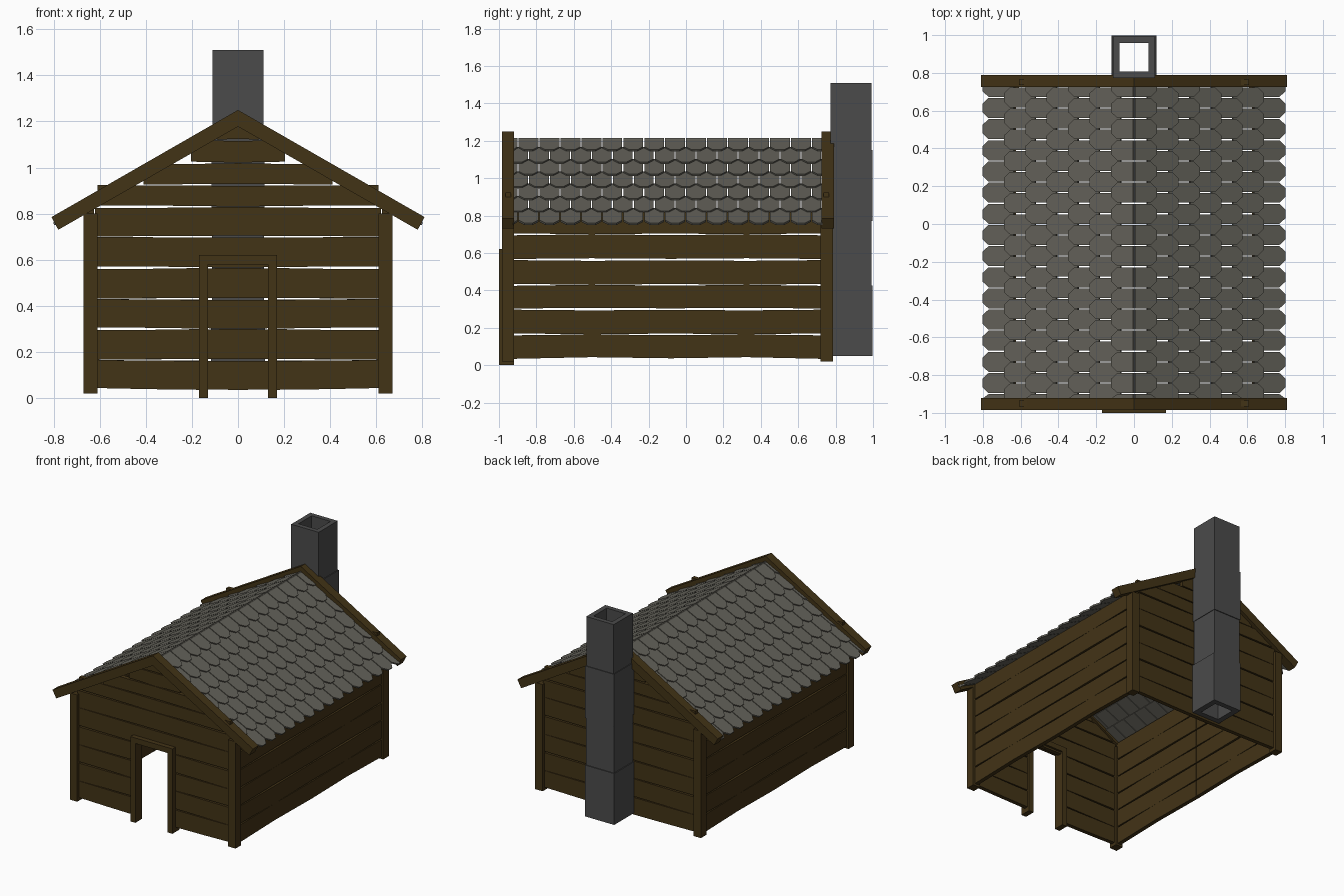
import bpy, bmesh, math
from mathutils import Vector

if "Cube" in bpy.data.objects:
    bpy.data.objects.remove(bpy.data.objects["Cube"])


def material(name, rgb):
    m = bpy.data.materials.new(name)
    m.diffuse_color = (*rgb, 1)
    m.use_nodes = True
    m.node_tree.nodes["Principled BSDF"].inputs["Base Color"].default_value = m.diffuse_color
    return m


WOOD = material("dark_wood", (0.055, 0.033, 0.008))
SLATE = material("roof_slate", (0.125, 0.12, 0.1))
STONE = material("chimney_stone", (0.07, 0.07, 0.07))


def finish(name, bm, mat, mirror=""):
    bmesh.ops.recalc_face_normals(bm, faces=bm.faces)
    me = bpy.data.meshes.new(name)
    bm.to_mesh(me)
    bm.free()
    me.materials.append(mat)
    ob = bpy.data.objects.new(name, me)
    bpy.context.collection.objects.link(ob)
    if mirror:
        md = ob.modifiers.new("mirror", 'MIRROR')
        md.use_axis = [a in mirror for a in "xyz"]
        md.use_mirror_merge = False
    return ob


def prism(bm, pts, w0, w1, place):
    """Extrude a 2D outline between depths w0 and w1; place maps (u, v, w) to 3D."""
    a = [bm.verts.new(place(u, v, w0)) for u, v in pts]
    b = [bm.verts.new(place(u, v, w1)) for u, v in pts]
    n = len(pts)
    bm.faces.new(a)
    bm.faces.new(b[::-1])
    for i in range(n):
        bm.faces.new((a[i], a[(i + 1) % n], b[(i + 1) % n], b[i]))


def along_y(u, v, w):
    return Vector((u, w, v))


def along_x(u, v, w):
    return Vector((w, u, v))


def rect(u0, u1, v0, v1):
    return [(u0, v0), (u1, v0), (u1, v1), (u0, v1)]


def plank(u0, u1, z0, z1, g0, g1):
    """Rough board outline; g0 and g1 trim its lower and upper edge at start, middle, end."""
    us = (u0, (u0 + u1) / 2, u1)
    return ([(u, z0 + g / 2) for u, g in zip(us, g0)] +
            [(u, z1 - g / 2) for u, g in reversed(list(zip(us, g1)))])


# plank courses
LEVELS = [0.038, 0.165, 0.30, 0.43, 0.565, 0.70, 0.83, 0.925, 1.02, 1.12, 1.19]
GABLE_HALF = {6: 0.61, 7: 0.41, 8: 0.205, 9: 0.09}


def gable_gap(i):
    if i == 0:
        return (0.01, 0, -0.006)
    return (0.001, 0.006, 0.009) if i % 2 else (0.011, 0.009, 0.002)


def side_gap(i):
    if i == 0:
        return (-0.008, 0.01, -0.002)
    if i == 6:
        return (0, 0, 0)
    return (0.011, 0.0, 0.009) if i % 2 else (0.006, 0.014, 0.008)


# front and back walls
for name, y0, y1, door in (("front_wall", -0.965, -0.935, True), ("back_wall", 0.735, 0.765, False)):
    bm = bmesh.new()
    for i in range(10):
        half = GABLE_HALF.get(i, 0.62)
        outline = plank(half, 0.001, LEVELS[i], LEVELS[i + 1], gable_gap(i), gable_gap(i + 1))
        if door and i < 4:
            outline = plank(half, 0.15, LEVELS[i], LEVELS[i + 1], gable_gap(i), gable_gap(i + 1))
        prism(bm, outline, y0, y1, along_y)
    finish(name, bm, WOOD, "x")

# side walls
bm = bmesh.new()
for i in range(6):
    for u0, u1 in ((-0.93, -0.081), (0.73, -0.079)):
        prism(bm, plank(u0, u1, LEVELS[i], LEVELS[i + 1], side_gap(i), side_gap(i + 1)),
              0.625, 0.655, along_x)
finish("side_walls", bm, WOOD, "x")

# corner posts
bm = bmesh.new()
for y0, y1 in ((-0.985, -0.92), (0.72, 0.785)):
    prism(bm, rect(0.61, 0.67, 0.02, 0.80), y0, y1, along_y)
finish("corner_posts", bm, WOOD, "x")

# door frame
bm = bmesh.new()
prism(bm, rect(0.13, 0.17, 0, 0.58), -1.0, -0.92, along_y)
prism(bm, rect(0, 0.17, 0.58, 0.62), -1.0, -0.92, along_y)
finish("door_frame", bm, WOOD, "x")

# gable trim boards
bm = bmesh.new()
for y0, y1 in ((-0.985, -0.92), (0.725, 0.79)):
    prism(bm, [(0, 1.25), (0.81, 0.785), (0.78, 0.73), (0, 1.178)], y0, y1, along_y)
finish("gable_trim", bm, WOOD, "x")

# roof shingles: pointed slates in staggered overlapping courses
ANGLE = math.atan(0.575)
DOWN = Vector((math.cos(ANGLE), 0, -math.sin(ANGLE)))
UP = Vector((math.sin(ANGLE), 0, math.cos(ANGLE)))
PITCH, WIDTH, LENGTH, THICK, TAPER = 0.131, 0.112, 0.182, 0.012, 0.036
Y0, Y1 = -0.925, 0.73
bm = bmesh.new()
for row in range(7):
    tip = 0.14 + row * PITCH
    top = max(tip - LENGTH, 0.0)

    def slope(u, v, w, tip=tip):
        lift = -0.024 + 0.012 * (v - tip + LENGTH) / LENGTH
        return Vector((0, u, 1.222)) + DOWN * v + UP * (lift + w)

    for k in range(-1, 16):
        c = -0.898 + WIDTH * (k + (0.5 if row % 2 == 0 else 0))
        h = WIDTH / 2 - 0.003
        outline = [(c - h, top), (c + h, top), (c + h, tip - TAPER), (c + 0.022, tip),
                   (c - 0.022, tip), (c - h, tip - TAPER)]
        outline = [(min(max(u, Y0), Y1), v) for u, v in outline]
        if outline[1][0] - outline[0][0] > 0.015:
            prism(bm, outline, 0, THICK, slope)
bmesh.ops.dissolve_degenerate(bm, dist=1e-5, edges=bm.edges)
finish("roof_shingles", bm, SLATE, "x")

# chimney: four hollow stacked blocks
bm = bmesh.new()
BLOCKS = ((0.05, 0.425, 0.118, 0.115), (0.425, 0.77, 0.112, 0.109),
          (0.77, 1.15, 0.116, 0.115), (1.15, 1.51, 0.111, 0.11))
CY, HOLE = 0.883, 0.076
for z0, z1, hx, hy in BLOCKS:
    rings = []
    for a, b, z in ((hx, hy, z0), (hx, hy, z1), (HOLE, HOLE, z1), (HOLE, HOLE, z0)):
        rings.append([bm.verts.new((sx * a, CY + sy * b, z))
                      for sx, sy in ((-1, -1), (1, -1), (1, 1), (-1, 1))])
    for r in range(4):
        p, q = rings[r], rings[(r + 1) % 4]
        for i in range(4):
            j = (i + 1) % 4
            bm.faces.new((p[i], p[j], q[j], q[i]))
finish("chimney", bm, STONE)
